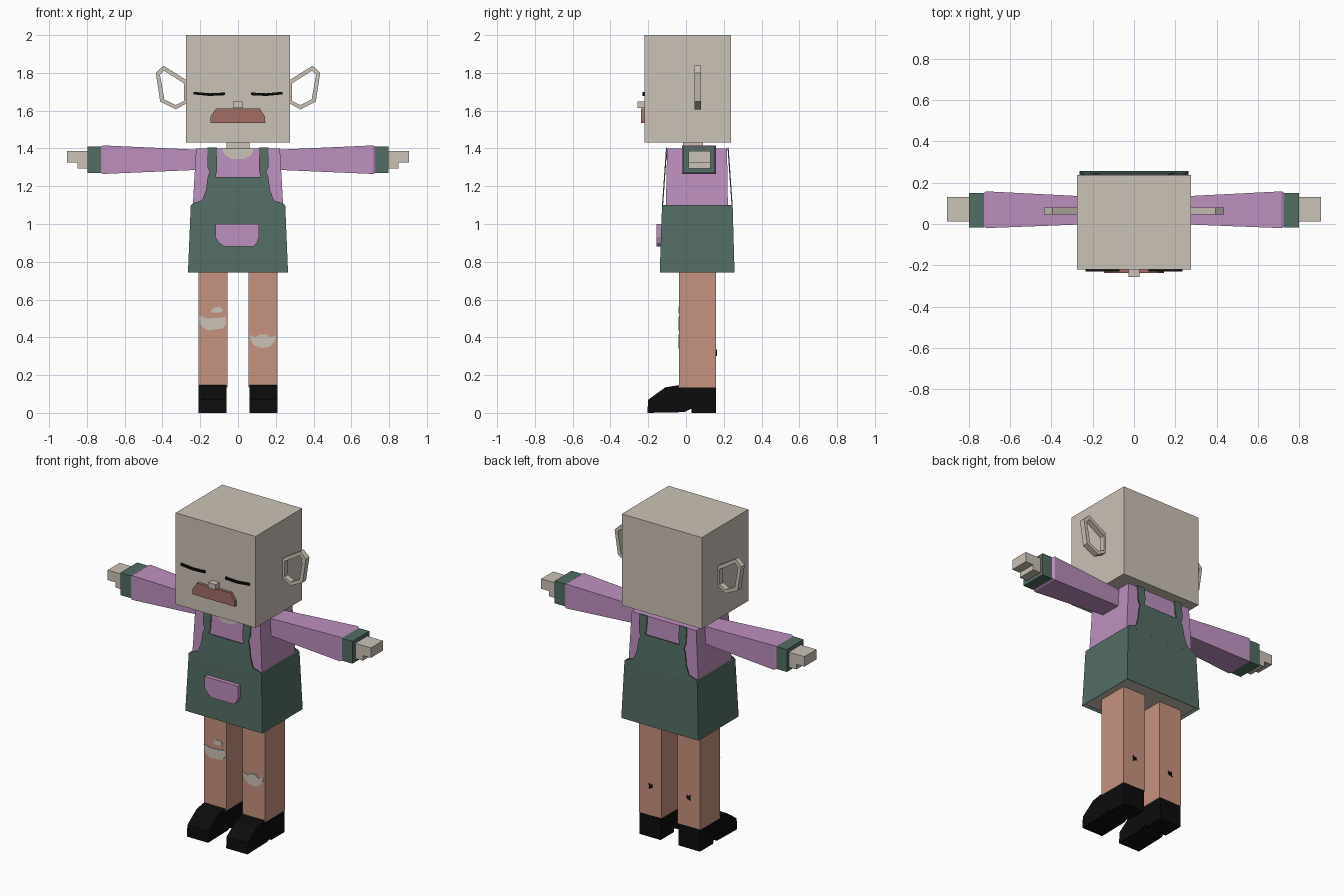
import bpy, bmesh

cube = bpy.data.objects.get("Cube")
if cube:
    bpy.data.objects.remove(cube)


def material(name, rgb):
    lin = [((c / 255 + 0.055) / 1.055) ** 2.4 for c in rgb] + [1]
    m = bpy.data.materials.new(name)
    m.use_nodes = True
    m.diffuse_color = lin
    m.node_tree.nodes["Principled BSDF"].inputs["Base Color"].default_value = lin
    return m


SKIN = material("pale_skin", (203, 194, 183))
PURPLE = material("purple_cloth", (190, 144, 191))
GREEN = material("green_cloth", (82, 109, 99))
LEG = material("tan_stocking", (198, 147, 126))
LIP = material("lip_red", (163, 109, 100))
BLACK = material("black", (12, 12, 12))


def finish(name, bm, mat, mirror=False):
    bmesh.ops.recalc_face_normals(bm, faces=bm.faces)
    me = bpy.data.meshes.new(name)
    bm.to_mesh(me)
    bm.free()
    me.materials.append(mat)
    ob = bpy.data.objects.new(name, me)
    bpy.context.collection.objects.link(ob)
    if mirror:
        ob.modifiers.new("mirror", 'MIRROR')
    return ob


def loft(name, loops, mat, mirror=False):
    """Skin a closed solid through equal-length loops of points."""
    bm = bmesh.new()
    rings = [[bm.verts.new(p) for p in loop] for loop in loops]
    n = len(rings[0])
    for a, b in zip(rings, rings[1:]):
        for i in range(n):
            j = (i + 1) % n
            bm.faces.new((a[i], a[j], b[j], b[i]))
    bm.faces.new(rings[0])
    bm.faces.new(rings[-1])
    return finish(name, bm, mat, mirror)


def rect(a0, a1, b0, b1):
    return [(a0, b0), (a1, b0), (a1, b1), (a0, b1)]


def box(name, x, y, z, mat, mirror=False):
    r = rect(*x, *y)
    return loft(name, [[(a, b, h) for a, b in r] for h in z], mat, mirror)


def plate(name, outline, y0, y1, mat, mirror=False):
    """Extrude an x-z outline along y."""
    return loft(name, [[(x, y, z) for x, z in outline] for y in (y0, y1)], mat, mirror)


# Head and face
box("head", (-.275, .275), (-.22, .238), (1.432, 2), SKIN)
box("neck", (-.06, .06), (-.015, .09), (1.38, 1.44), SKIN)
box("nose", (-.026, .026), (-.257, -.2), (1.615, 1.648), SKIN)
lips = [(-.145, 1.535), (.145, 1.535), (.142, 1.57), (.115, 1.612),
        (-.115, 1.612), (-.145, 1.57)]
plate("lips", lips, -.238, -.2, LIP)
for side, s in (("right", -1), ("left", 1)):
    lid = [(.07, 1.682), (.15, 1.678), (.235, 1.686), (.235, 1.7), (.15, 1.692), (.07, 1.696)]
    plate(side + "_closed_eye", [(s * x, z) for x, z in lid], -.229, -.22, BLACK)

# Ears: hollow rings standing out from the head
outer = [(.27, 1.76), (.395, 1.838), (.435, 1.8), (.412, 1.648), (.33, 1.607), (.27, 1.64)]
inner = [(.287, 1.745), (.392, 1.812), (.413, 1.79), (.39, 1.66), (.33, 1.63), (.287, 1.65)]
bm = bmesh.new()
rings = [[bm.verts.new((x, y, z)) for x, z in pts]
         for pts, y in ((outer, .045), (inner, .045), (inner, .08), (outer, .08))]
for k in range(4):
    a, b = rings[k], rings[(k + 1) % 4]
    for i in range(6):
        j = (i + 1) % 6
        bm.faces.new((a[i], a[j], b[j], b[i]))
finish("ears", bm, SKIN, True)

# Shirt and neckline
loft("shirt", [[(x, y, z) for x, y in rect(-w, w, y0, y1)]
               for w, y0, y1, z in ((.24, -.107, .222, 1.08), (.222, -.1, .217, 1.4))], PURPLE)
neckline = [(-.085, 1.397), (-.07, 1.365), (-.03, 1.343), (.03, 1.343), (.07, 1.365), (.085, 1.397)]
plate("neckline", neckline, -.107, -.099, SKIN)

# Sleeves, cuffs and hands
loft("sleeves", [[(x, y, z) for y, z in rect(*r)]
                 for x, r in ((.2, (0, .132, 1.287, 1.393)),
                              (.715, (-.02, .158, 1.265, 1.416)),
                              (.728, (-.012, .15, 1.272, 1.408)))], PURPLE, True)
box("cuffs", (.725, .798), (-.016, .15), (1.271, 1.41), GREEN, True)
box("hands", (.78, .905), (.012, .13), (1.325, 1.387), SKIN, True)
box("lower_fingers", (.78, .85), (.012, .13), (1.293, 1.33), SKIN, True)

# Skirt with a recessed pale underside
skirt = loft("skirt", [[(x, y, z) for x, y in rect(-w, w, y0, y1)]
                       for w, y0, y1, z in ((.265, -.139, .257, .742), (.25, -.127, .247, 1.1))], GREEN)
skirt.data.materials.append(SKIN)
bm = bmesh.new()
bm.from_mesh(skirt.data)
bottom = min(bm.faces, key=lambda f: f.calc_center_median().z)
bmesh.ops.inset_region(bm, faces=[bottom], thickness=.012)
bottom.material_index = 1
for v in bottom.verts:
    v.co.z += .015
bm.to_mesh(skirt.data)
bm.free()


# Bib panels with shoulder straps, leaning in towards the shoulders
def bib(name, top, y, lean):
    half = [(.25, 1.098), (.238, 1.11), (.19, 1.125), (.17, 1.18), (.16, 1.25), (.15, 1.275),
            (.162, 1.305), (.162, 1.405), (.11, 1.405), (.11, top + .04), (.118, top)]
    outline = half + [(-x, z) for x, z in reversed(half)]
    ob = plate(name, outline, y - .003, y + .003, GREEN)
    for v in ob.data.vertices:
        v.co.y += lean * (v.co.z - 1.1)


bib("front_bib", 1.25, -.124, .07)
bib("back_bib", 1.29, .244, -.07)

pocket = [(-.12, 1), (.11, 1), (.11, .93), (.1, .9), (.08, .88), (-.07, .88), (-.1, .9), (-.12, .93)]
plate("pocket", pocket, -.156, -.12, PURPLE)

# Legs, torn knee patches and holes behind the calves
box("legs", (.055, .21), (-.036, .16), (.135, .76), LEG, True)
knee_right = [(-.208, .51), (-.19, .51), (-.165, .5), (-.09, .505), (-.063, .51),
              (-.063, .47), (-.08, .447), (-.16, .437), (-.185, .452), (-.202, .475)]
knee_small = [(-.145, .537), (-.127, .558), (-.095, .563), (-.08, .545), (-.085, .533), (-.127, .53)]
knee_left = [(.062, .415), (.09, .4), (.117, .415), (.148, .415), (.17, .4), (.2, .41),
             (.196, .383), (.17, .352), (.127, .342), (.085, .357), (.068, .383)]
for name, pts in (("right_knee_patch", knee_right), ("right_small_patch", knee_small),
                  ("left_knee_patch", knee_left)):
    plate(name, pts, -.04, -.035, SKIN)
hole = [(.118, .33), (.13, .325), (.143, .335), (.14, .315), (.145, .3), (.128, .305), (.117, .31)]
plate("calf_holes", hole, .159, .164, BLACK, True)

# Shoes: side profile with a heel, extruded across
shoe = [(-.205, 0), (-.2, .07), (-.11, .135), (-.036, .147), (.16, .137), (.16, 0),
        (.03, 0), (.028, .022), (-.01, .004)]
loft("shoes", [[(x, y, z) for y, z in shoe] for x in (.062, .208)], BLACK, True)
